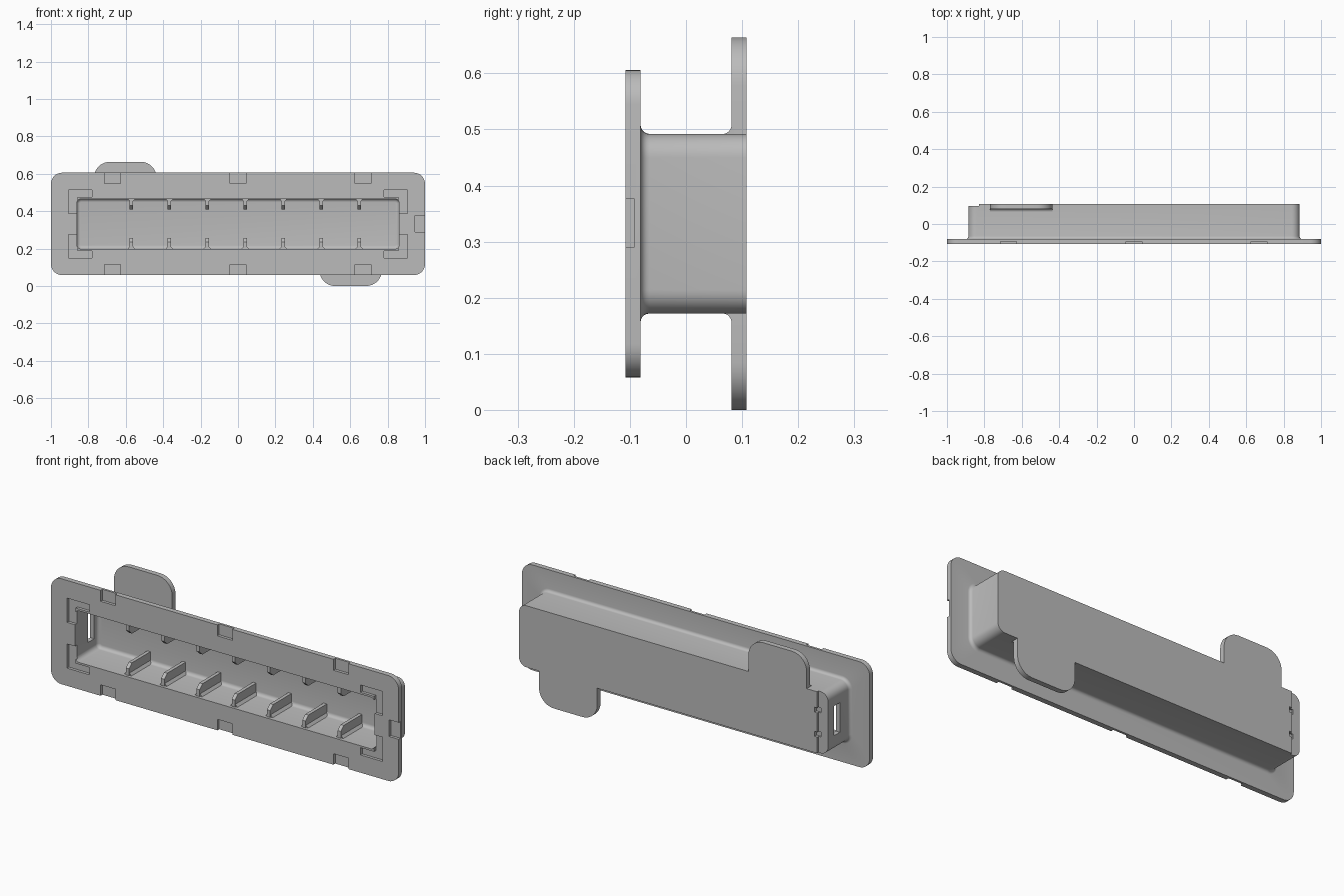
import bpy, bmesh
from math import sin, cos, pi

cube = bpy.data.objects.get("Cube")
if cube:
    bpy.data.objects.remove(cube, do_unlink=True)

ZC = 0.332                      # mid height of the housing
FRONT, BACK = -0.108, 0.108     # outer depth limits
SHEET = 0.027                   # flange and tab thickness

grey = bpy.data.materials.new("plain_grey")
grey.use_nodes = True
grey.diffuse_color = (0.5, 0.5, 0.5, 1)
grey.node_tree.nodes["Principled BSDF"].inputs["Base Color"].default_value = (0.5, 0.5, 0.5, 1)


def finish(name, bm):
    bmesh.ops.recalc_face_normals(bm, faces=bm.faces)
    mesh = bpy.data.meshes.new(name)
    bm.to_mesh(mesh)
    bm.free()
    mesh.materials.append(grey)
    obj = bpy.data.objects.new(name, mesh)
    bpy.context.collection.objects.link(obj)
    return obj


def activate(obj):
    bpy.ops.object.select_all(action="DESELECT")
    obj.select_set(True)
    bpy.context.view_layer.objects.active = obj


def smooth(obj):
    activate(obj)
    bpy.ops.object.shade_smooth_by_angle(angle=pi / 6)


def prism(bm, points, shift):
    face = bm.faces.new([bm.verts.new(p) for p in points])
    new = bmesh.ops.extrude_face_region(bm, geom=[face])["geom"]
    bmesh.ops.translate(bm, vec=shift, verts=[v for v in new if isinstance(v, bmesh.types.BMVert)])


def box(bm, x, y, z):
    prism(bm, [(x[0], y[0], z[0]), (x[1], y[0], z[0]), (x[1], y[0], z[1]), (x[0], y[0], z[1])],
          (0, y[1] - y[0], 0))


def arc(cx, cz, r, start, steps=8):
    return [(cx + r * cos(start + pi / 2 * i / steps), cz + r * sin(start + pi / 2 * i / steps))
            for i in range(steps + 1)]


def rounded_ring(hx, hz, r):
    pts = []
    for k, (sx, sz) in enumerate([(1, 1), (-1, 1), (-1, -1), (1, -1)]):
        pts += arc(sx * (hx - r), ZC + sz * (hz - r), r, k * pi / 2)
    return pts


# Housing: one loft running from cavity floor, over the flange, to the back wall
rings = []
for i in range(6):              # filleted cavity floor
    a = pi / 2 * i / 5
    inset = 0.018 * (1 - sin(a))
    rings.append((0.081 - 0.018 * (1 - cos(a)), 0.862 - inset, 0.134 - inset, 0.024 - inset))
rings += [(FRONT, 0.862, 0.134, 0.024),
          (FRONT, 1.0, 0.274, 0.06),
          (FRONT + SHEET, 1.0, 0.274, 0.06)]
for i in range(6):              # fillet between flange and box
    a = pi / 2 * i / 5
    grow = 0.016 * (1 - sin(a))
    rings.append((FRONT + SHEET + 0.016 * (1 - cos(a)), 0.885 + grow, 0.16 + grow, 0.042 + grow))
rings.append((BACK, 0.885, 0.16, 0.042))

bm = bmesh.new()
loops = [[bm.verts.new((x, y, z)) for x, z in rounded_ring(hx, hz, r)] for y, hx, hz, r in rings]
for a, b in zip(loops, loops[1:]):
    for i in range(len(a)):
        j = (i + 1) % len(a)
        bm.faces.new((a[i], a[j], b[j], b[i]))
bm.faces.new(loops[0])
bm.faces.new(loops[-1])
housing = finish("housing", bm)

# Cutters: flange notches, corner recesses, end window and back step
bm = bmesh.new()
notch_y = (FRONT - 0.02, FRONT + 0.015)
for x in (-0.672, 0, 0.668):
    box(bm, (x - 0.043, x + 0.043), notch_y, (ZC + 0.217, ZC + 0.3))
    box(bm, (x - 0.043, x + 0.043), notch_y, (ZC - 0.3, ZC - 0.217))
box(bm, (0.945, 1.02), notch_y, (0.29, 0.377))
for sx in (-1, 1):
    for sz in (-1, 1):
        corner = [(0.907, 0.182), (0.78, 0.182), (0.78, 0.144), (0.858, 0.144), (0.858, 0.056), (0.907, 0.056)]
        prism(bm, [(sx * x, notch_y[0], ZC + sz * z) for x, z in corner],
              (0, notch_y[1] - notch_y[0], 0))
box(bm, (-0.95, -0.83), (0.097, 0.13), (0.1, 0.56))
box(bm, (-0.92, -0.84), (0.0, 0.05), (ZC - 0.077, ZC + 0.077))
cutters = finish("cutters", bm)
bm = bmesh.new()
for dz in (-0.063, 0.063):
    box(bm, (-0.845, -0.815), (0.09, 0.125), (ZC + dz - 0.013, ZC + dz + 0.013))
latch_cutters = finish("latch_cutters", bm)

for cutter in (cutters, latch_cutters):
    cutter.hide_render = True
    mod = housing.modifiers.new("cut", "BOOLEAN")
    mod.operation = "DIFFERENCE"
    mod.solver = "EXACT"
    mod.use_self = True
    mod.object = cutter
    activate(housing)
    bpy.ops.object.modifier_apply(modifier=mod.name)
    bpy.data.objects.remove(cutter, do_unlink=True)
smooth(housing)

# Mounting tabs: the lower one is the upper one turned half round
for name, s in (("upper_tab", 1), ("lower_tab", -1)):
    bm = bmesh.new()
    left, right, base, top, r = -0.77, -0.435, 0.15, 0.332, 0.085
    outline = [(left, base), (right, base)]
    outline += arc(right - r, top - r, r, 0) + arc(left + r, top - r, r, pi / 2)
    prism(bm, [(s * x, BACK - SHEET, ZC + s * z) for x, z in outline], (0, SHEET, 0))
    y, z = BACK - SHEET, 0.16
    curve = arc(y - 0.016, z + 0.016, 0.016, -pi / 2)
    prism(bm, [(s * left, a, ZC + s * b) for a, b in curve + [(y + 0.005, z + 0.016), (y + 0.005, z - 0.005), (y - 0.016, z - 0.005)]],
          (s * (right - left), 0, 0))
    smooth(finish(name, bm))

# Contact ribs along the floor and ceiling of the cavity
for i in range(7):
    x = -0.57 + 0.203 * i
    for name, s in (("lower_rib", -1), ("upper_rib", 1)):
        bm = bmesh.new()
        side = [(-0.094, 0.138), (-0.094, 0.098), (-0.07, 0.076), (0.085, 0.076), (0.085, 0.138)]
        prism(bm, [(x - 0.009, y, ZC + s * z) for y, z in side], (0.018, 0, 0))
        # flared foot
        foot = [(-0.022, 0.136), (-0.009, 0.121), (0.009, 0.121), (0.022, 0.136)]
        prism(bm, [(x + a, -0.09, ZC + s * b) for a, b in foot], (0, 0.172, 0))
        finish(f"{name}_{i + 1}", bm)
